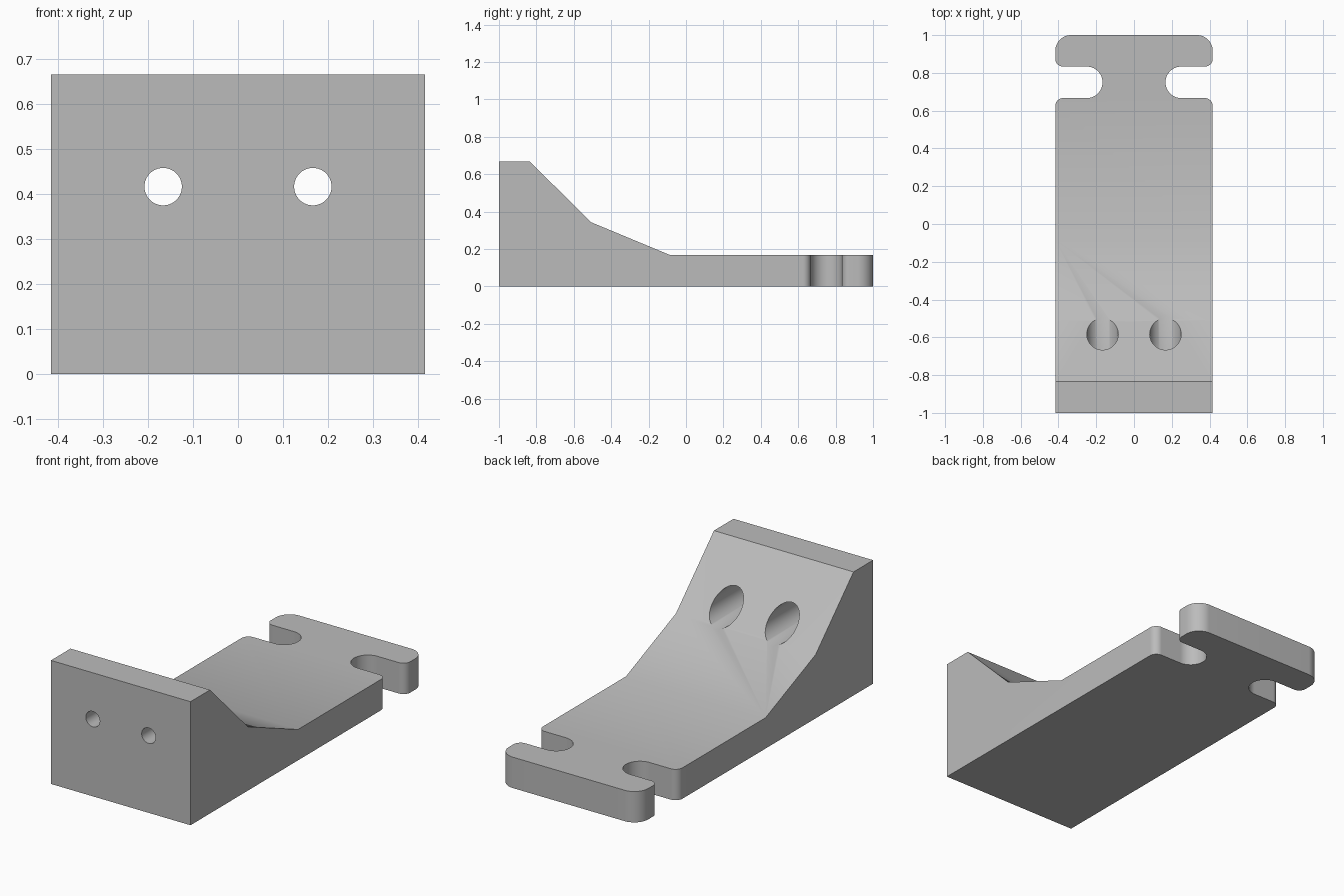
import bpy, bmesh
from math import sin, cos, radians
from mathutils import Matrix, Vector

cube = bpy.data.objects.get("Cube")
if cube:
    bpy.data.objects.remove(cube, do_unlink=True)

U = 1 / 12              # design unit
HALF_W = 5 * U

grey = bpy.data.materials.new("light grey")
grey.use_nodes = True
grey.diffuse_color = (0.5, 0.5, 0.5, 1)
grey.node_tree.nodes["Principled BSDF"].inputs["Base Color"].default_value = (0.5, 0.5, 0.5, 1)


def make_object(name, bm):
    bmesh.ops.recalc_face_normals(bm, faces=bm.faces)
    mesh = bpy.data.meshes.new(name)
    bm.to_mesh(mesh)
    bm.free()
    mesh.materials.append(grey)
    obj = bpy.data.objects.new(name, mesh)
    bpy.context.collection.objects.link(obj)
    return obj


def prism(name, points, offset):
    """Extrude a flat outline along an offset vector."""
    bm = bmesh.new()
    face = bm.faces.new([bm.verts.new(p) for p in points])
    top = bmesh.ops.extrude_face_region(bm, geom=[face])["geom"]
    bmesh.ops.translate(bm, vec=Vector(offset),
                        verts=[g for g in top if isinstance(g, bmesh.types.BMVert)])
    return make_object(name, bm)


def cylinder_y(name, x, z, radius, y0, y1):
    bm = bmesh.new()
    place = Matrix.Translation((x, (y0 + y1) / 2, z)) @ Matrix.Rotation(radians(90), 4, "X")
    bmesh.ops.create_cone(bm, cap_ends=True, segments=64, radius1=radius,
                          radius2=radius, depth=y1 - y0, matrix=place)
    return make_object(name, bm)


def arc(cx, cy, r, start, end, steps=16):
    angles = [radians(start + (end - start) * i / steps) for i in range(steps + 1)]
    return [(cx + r * cos(a), cy + r * sin(a)) for a in angles]


def cut(target, cutter, operation):
    cutter.hide_render = True
    mod = target.modifiers.new("cut", "BOOLEAN")
    mod.operation, mod.object, mod.solver = operation, cutter, "EXACT"
    bpy.context.view_layer.objects.active = target
    bpy.ops.object.modifier_apply(modifier=mod.name)
    bpy.data.objects.remove(cutter, do_unlink=True)


# Side profile of the bracket: tall front wall, two slopes, flat tongue
profile = [(-1, 0), (1.1, 0), (1.1, 2 * U), (-U, 2 * U),
           (-0.51, 0.344), (-10 * U, 8 * U), (-1, 8 * U)]
bracket = prism("bracket", [(-0.6, y, z) for y, z in profile], (1.2, 0, 0))

# Plan outline with rounded corners and a slot on each side
r = U / 2
right_half = ([(HALF_W, -1.1)]
              + arc(HALF_W - r, 8 * U - r, r, 0, 90)
              + arc(3 * U, 9 * U, U, 270, 90, 32)
              + arc(HALF_W - r, 10 * U + r, r, 270, 360)
              + arc(HALF_W - U, 1 - U, U, 0, 90))
outline = right_half + [(-x, y) for x, y in reversed(right_half)]
cut(bracket, prism("plan_cutter", [(x, y, -0.1) for x, y in outline], (0, 0, 0.9)), "INTERSECT")

# Two screw holes, each with a wide counterbore from the sloped side
for side in (-1, 1):
    x, z = side * 2 * U, 5 * U
    cut(bracket, cylinder_y("screw_hole_cutter", x, z, U / 2, -1.2, -0.7), "DIFFERENCE")
    cut(bracket, cylinder_y("counterbore_cutter", x, z, U, -10 * U, -0.2), "DIFFERENCE")

# Smooth shading with sharp edges kept
bpy.ops.object.select_all(action="DESELECT")
bracket.select_set(True)
bpy.context.view_layer.objects.active = bracket
bpy.ops.object.shade_smooth_by_angle(angle=radians(30))
